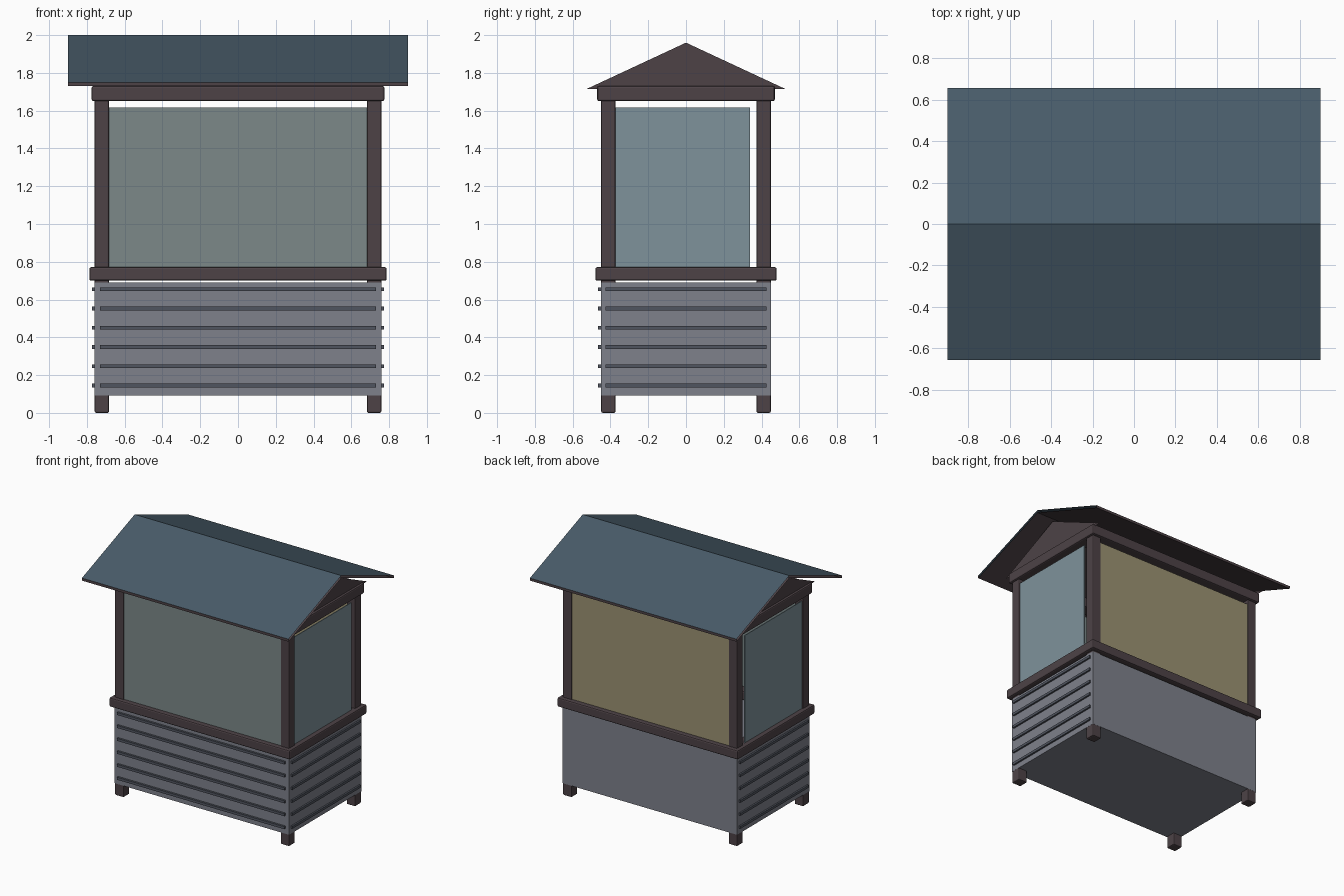
import bpy, bmesh

if "Cube" in bpy.data.objects:
    bpy.data.objects.remove(bpy.data.objects["Cube"])


def material(name, rgb):
    m = bpy.data.materials.new(name)
    m.diffuse_color = (*rgb, 1)
    m.use_nodes = True
    m.node_tree.nodes["Principled BSDF"].inputs["Base Color"].default_value = m.diffuse_color
    return m


WOOD = material("dark_wood", (0.075, 0.055, 0.062))
SIDING = material("grey_siding", (0.21, 0.22, 0.26))
TRIM = material("siding_trim", (0.08, 0.09, 0.115))
ROOF = material("blue_roof", (0.065, 0.105, 0.14))
GLASS = material("blue_glass", (0.21, 0.29, 0.33))
FRONT = material("green_glass", (0.20, 0.25, 0.25))
BACK = material("yellow_panel", (0.33, 0.29, 0.17))


def finish(name, bm, mat):
    bmesh.ops.recalc_face_normals(bm, faces=bm.faces)
    me = bpy.data.meshes.new(name)
    bm.to_mesh(me)
    bm.free()
    me.materials.append(mat)
    ob = bpy.data.objects.new(name, me)
    bpy.context.collection.objects.link(ob)
    return ob


def box(name, lo, hi, mat, bevel=0.0):
    bm = bmesh.new()
    bmesh.ops.create_cube(bm, size=1)
    for v in bm.verts:
        v.co = [(a + b) / 2 + c * (b - a) for a, b, c in zip(lo, hi, v.co)]
    ob = finish(name, bm, mat)
    if bevel:
        mod = ob.modifiers.new("bevel", "BEVEL")
        mod.width = bevel
        mod.segments = 2
    return ob


def polygons(name, faces, mat):
    bm = bmesh.new()
    for f in faces:
        bm.faces.new([bm.verts.new(p) for p in f])
    bmesh.ops.remove_doubles(bm, verts=bm.verts, dist=1e-5)
    return finish(name, bm, mat)


def ring(name, x, y, width, z0, z1):
    # rectangular frame from four beams
    for s, tag in ((-1, "front"), (1, "back")):
        ys = sorted((s * y, s * (y - width)))
        box(f"{tag}_{name}", (-x, ys[0], z0), (x, ys[1], z1), WOOD, 0.01)
    for s, tag in ((-1, "left"), (1, "right")):
        xs = sorted((s * x, s * (x - width)))
        box(f"{tag}_{name}", (xs[0], -y, z0), (xs[1], y, z1), WOOD, 0.01)


# clad lower body
box("lower_body", (-0.76, -0.45, 0.093), (0.76, 0.45, 0.69), SIDING)

# corner posts
for sx in (-1, 1):
    for sy in (-1, 1):
        cx, cy = sx * 0.721, sy * 0.411
        box("corner_post", (cx - 0.038, cy - 0.038, 0), (cx + 0.038, cy + 0.038, 1.66), WOOD, 0.008)

# counter and top frame
ring("counter_rail", 0.787, 0.48, 0.11, 0.70, 0.772)
ring("top_beam", 0.775, 0.47, 0.10, 1.65, 1.73)

# siding strips on the front and both sides
for i in range(6):
    z = 0.145 + i * 0.102
    box("front_strip", (-0.73, -0.466, z - 0.01), (0.73, -0.445, z + 0.01), TRIM)
    for s in (-1, 1):
        xs = sorted((s * 0.755, s * 0.773))
        box("side_strip", (xs[0], -0.425, z - 0.01), (xs[1], 0.425, z + 0.01), TRIM)

# window panels, open slot above and at the rear of the side panes
for name, y, mat in (("front_window", -0.44, FRONT), ("back_panel", 0.44, BACK)):
    box(name, (-0.688, y - 0.003, 0.76), (0.688, y + 0.003, 1.617), mat)
for s in (-1, 1):
    box("side_window", (s * 0.747 - 0.003, -0.38, 0.76), (s * 0.747 + 0.003, 0.34, 1.617), GLASS)

# gable triangles
for s in (-1, 1):
    polygons("gable", [[(s * 0.757, -0.526, 1.715), (s * 0.757, 0.526, 1.715), (s * 0.757, 0, 1.96)]], WOOD)


# roof sheets with open ends: outer skin, then underside and eave strips
def slope(s, z_eave, z_ridge):
    return [(-0.9, s * 0.657, z_eave), (0.9, s * 0.657, z_eave), (0.9, 0, z_ridge), (-0.9, 0, z_ridge)]


polygons("roof_skin", [slope(s, 1.75, 2.0) for s in (-1, 1)], ROOF)
under = [slope(s, 1.73, 1.98) for s in (-1, 1)]
eaves = [[(x, s * 0.657, z) for x, z in ((-0.9, 1.73), (0.9, 1.73), (0.9, 1.75), (-0.9, 1.75))] for s in (-1, 1)]
polygons("roof_underside", under + eaves, WOOD)
